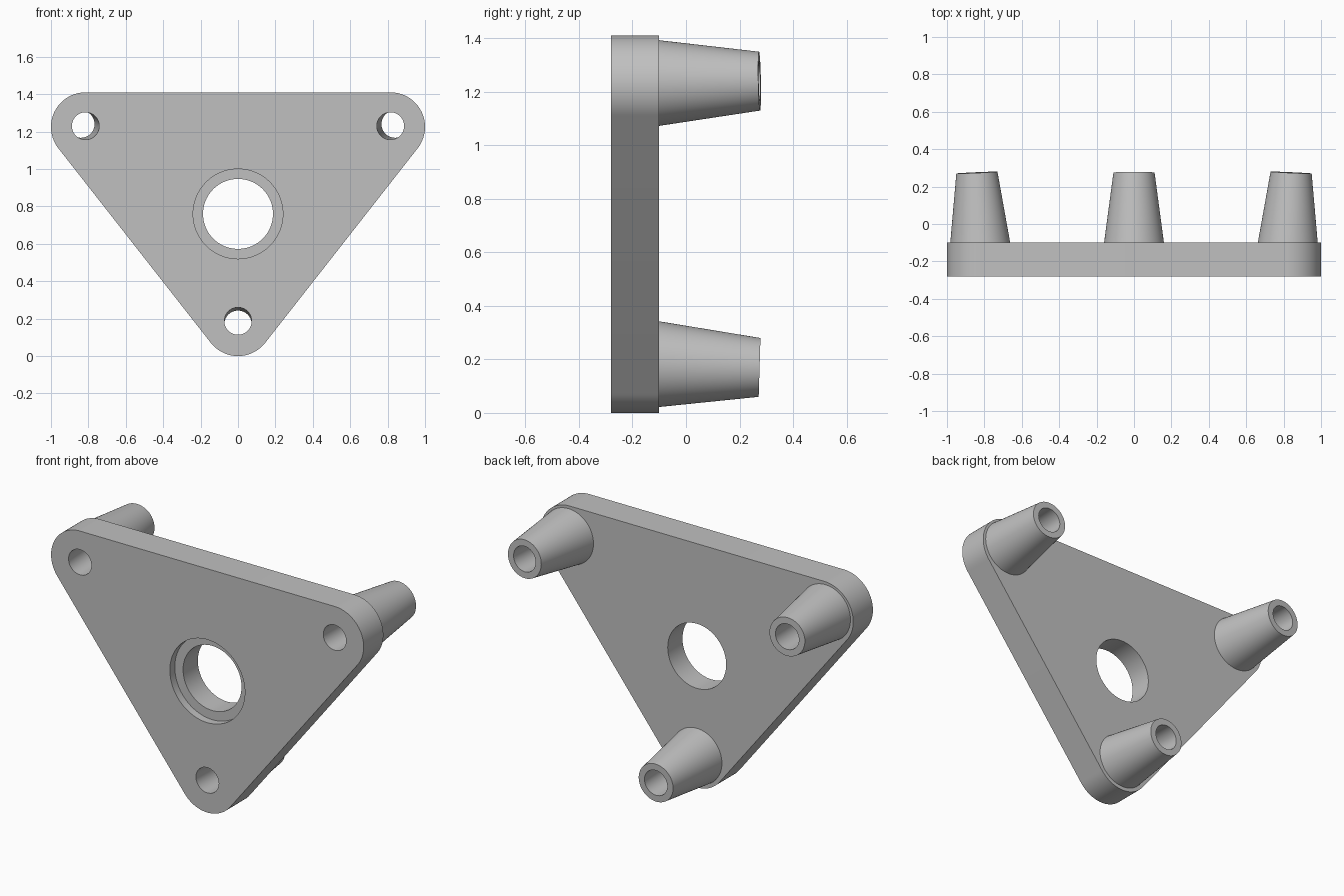
import bpy, bmesh, math
from mathutils import Vector, Matrix
from mathutils.geometry import convex_hull_2d

cube = bpy.data.objects.get("Cube")
if cube:
    bpy.data.objects.remove(cube, do_unlink=True)

FRONT, BACK, TIP = -0.28, -0.10, 0.275
SEGMENTS = 96

grey = bpy.data.materials.new("plain grey")
grey.use_nodes = True
colour = (0.53, 0.53, 0.53, 1)
grey.diffuse_color = colour
grey.node_tree.nodes["Principled BSDF"].inputs["Base Color"].default_value = colour


def finish(bm, name):
    bmesh.ops.recalc_face_normals(bm, faces=bm.faces)
    mesh = bpy.data.meshes.new(name)
    bm.to_mesh(mesh)
    bm.free()
    mesh.materials.append(grey)
    obj = bpy.data.objects.new(name, mesh)
    bpy.context.collection.objects.link(obj)
    return obj


def cone(name, start, end, r1, r2):
    """Round solid running from start to end."""
    axis = end - start
    turn = axis.to_track_quat('Z', 'Y').to_matrix().to_4x4()
    bm = bmesh.new()
    bmesh.ops.create_cone(bm, cap_ends=True, segments=SEGMENTS, radius1=r1,
                          radius2=r2, depth=axis.length,
                          matrix=Matrix.Translation((start + end) / 2) @ turn)
    return finish(bm, name)


def select_only(obj):
    bpy.ops.object.select_all(action='DESELECT')
    obj.select_set(True)
    bpy.context.view_layer.objects.active = obj


def cut(obj, cutters):
    select_only(obj)
    for cutter in cutters:
        mod = obj.modifiers.new("hole", 'BOOLEAN')
        mod.operation = 'DIFFERENCE'
        mod.solver = 'EXACT'
        mod.object = cutter
        bpy.ops.object.modifier_apply(modifier=mod.name)
    bpy.ops.object.shade_smooth_by_angle(angle=math.radians(30))


# Rounded triangular plate
corners = [(-0.815, 1.225), (0.815, 1.225), (0, 0.185)]
ring = [Vector((x + 0.185 * math.cos(a), z + 0.185 * math.sin(a)))
        for x, z in corners
        for a in (math.tau * i / SEGMENTS for i in range(SEGMENTS))]
bm = bmesh.new()
face = bm.faces.new([bm.verts.new((ring[i].x, FRONT, ring[i].y))
                     for i in convex_hull_2d(ring)])
extruded = bmesh.ops.extrude_face_region(bm, geom=[face])
bmesh.ops.translate(bm, vec=(0, BACK - FRONT, 0),
                    verts=[v for v in extruded["geom"] if isinstance(v, bmesh.types.BMVert)])
plate = finish(bm, "plate")

# Centre hole with a shallow front recess
centre = Vector((0, 0, 0.76))
cutters = [
    cone("centre_hole_cutter", centre + Vector((0, -0.5, 0)),
         centre + Vector((0, 0.5, 0)), 0.187, 0.187),
    cone("recess_cutter", centre + Vector((0, -0.5, 0)),
         centre + Vector((0, FRONT + 0.045, 0)), 0.24, 0.24),
]

# Tapered legs splayed slightly outwards, each bored right through
legs = {"right_leg": ((-0.815, 1.23), (-0.84, 1.24)),
        "left_leg": ((0.815, 1.23), (0.84, 1.24)),
        "lower_leg": ((0, 0.187), (0, 0.17))}
for name, ((x1, z1), (x2, z2)) in legs.items():
    front = Vector((x1, FRONT, z1))
    tip = Vector((x2, TIP, z2))
    root = front.lerp(tip, 0.29)
    bore = cone(name + "_bore_cutter", front.lerp(tip, -0.3),
                front.lerp(tip, 1.3), 0.073, 0.073)
    leg = cone(name, root, tip, 0.1625, 0.11)
    cut(leg, [bore])
    cutters.append(bore)

cut(plate, cutters)
for cutter in cutters:
    bpy.data.objects.remove(cutter, do_unlink=True)
